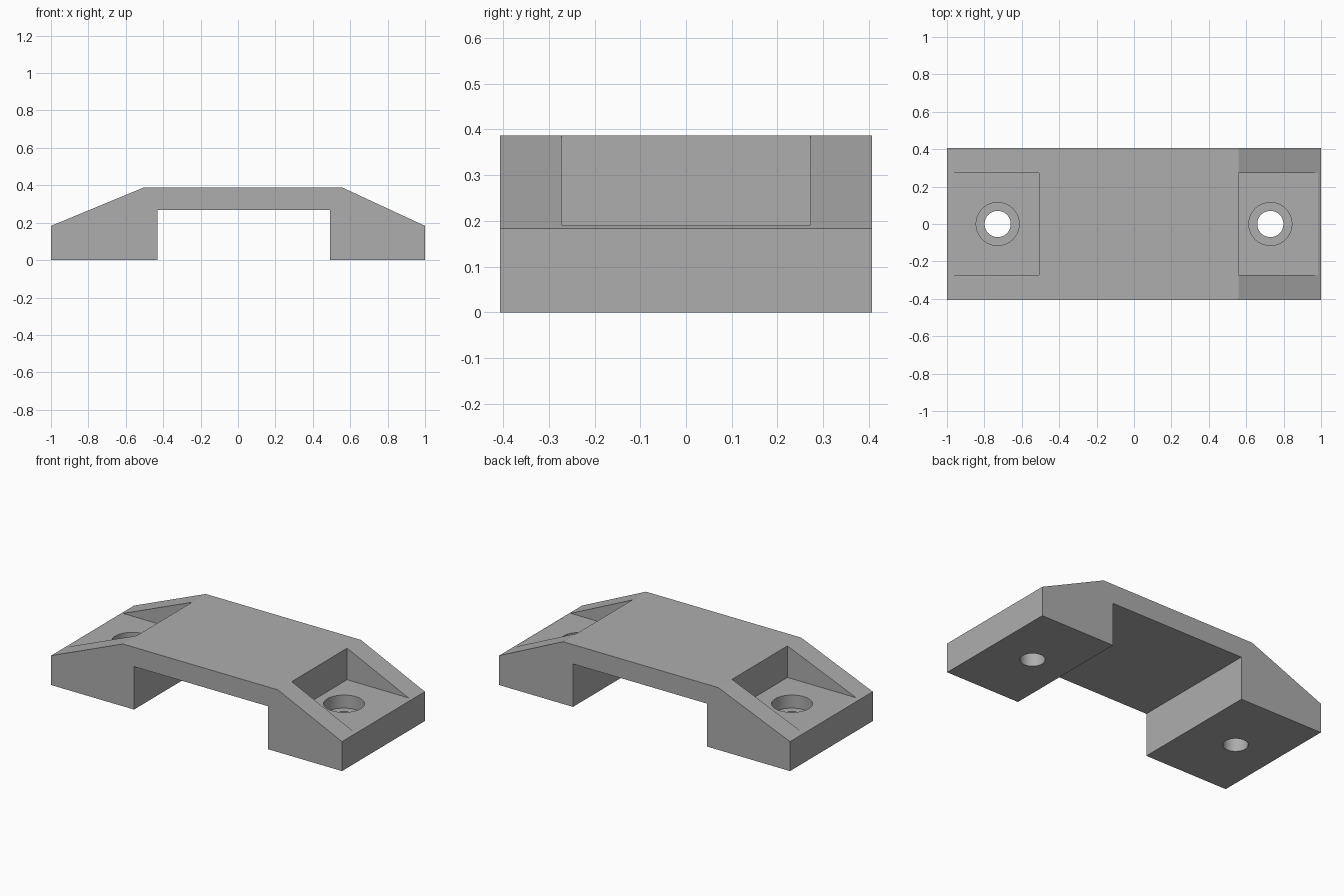
import bpy
import bmesh
import math

if "Cube" in bpy.data.objects:
    bpy.data.objects.remove(bpy.data.objects["Cube"])

HALF_DEPTH = 0.407
POCKET_HALF = 0.272
POCKET_FLOOR = 0.191
BORE_FLOOR = 0.11
RIDGE_LEFT, RIDGE_RIGHT = 0.56, -0.507

grey = bpy.data.materials.new("plain grey")
grey.use_nodes = True
colour = (0.42, 0.42, 0.42, 1)
grey.diffuse_color = colour
grey.node_tree.nodes["Principled BSDF"].inputs["Base Color"].default_value = colour


def finish(name, bm):
    bmesh.ops.recalc_face_normals(bm, faces=bm.faces)
    mesh = bpy.data.meshes.new(name)
    bm.to_mesh(mesh)
    bm.free()
    mesh.materials.append(grey)
    obj = bpy.data.objects.new(name, mesh)
    bpy.context.collection.objects.link(obj)
    return obj


def extrude_profile(name, points, half):
    """Prism from an x-z outline, running from -half to half in y."""
    bm = bmesh.new()
    face = bm.faces.new([bm.verts.new((x, -half, z)) for x, z in points])
    moved = bmesh.ops.extrude_face_region(bm, geom=[face])["geom"]
    verts = [v for v in moved if isinstance(v, bmesh.types.BMVert)]
    bmesh.ops.translate(bm, verts=verts, vec=(0, 2 * half, 0))
    return finish(name, bm)


def cylinder(name, x, radius, low, high):
    bm = bmesh.new()
    bmesh.ops.create_cone(bm, cap_ends=True, segments=64, radius1=radius,
                          radius2=radius, depth=high - low)
    bmesh.ops.translate(bm, verts=bm.verts, vec=(x, 0, (low + high) / 2))
    return finish(name, bm)


def cut(target, cutter):
    cutter.hide_render = True
    mod = target.modifiers.new(cutter.name, "BOOLEAN")
    mod.operation = "DIFFERENCE"
    mod.solver = "EXACT"
    mod.object = cutter
    bpy.context.view_layer.objects.active = target
    bpy.ops.object.modifier_apply(modifier=mod.name)
    bpy.data.objects.remove(cutter)


# Bridge body with two feet and sloping ends
body = extrude_profile("bridge_bracket", [
    (-1, 0), (-0.43, 0), (-0.43, 0.267), (0.492, 0.267), (0.492, 0), (1, 0),
    (1, 0.183), (RIDGE_LEFT, 0.387), (RIDGE_RIGHT, 0.387), (-1, 0.183)],
    HALF_DEPTH)

# Pocket, counterbore and through hole at each end
for side, ridge in (("left", RIDGE_LEFT), ("right", RIDGE_RIGHT)):
    end = math.copysign(1.2, ridge)
    centre = math.copysign(0.729, ridge)
    pocket = [(ridge, POCKET_FLOOR), (end, POCKET_FLOOR), (end, 0.6), (ridge, 0.6)]
    cut(body, extrude_profile(side + "_pocket_cutter", pocket, POCKET_HALF))
    cut(body, cylinder(side + "_counterbore_cutter", centre, 0.115, BORE_FLOOR, 0.5))
    cut(body, cylinder(side + "_hole_cutter", centre, 0.07, -0.1, 0.5))

# Round hole walls, crisp edges elsewhere
bpy.ops.object.select_all(action="DESELECT")
body.select_set(True)
bpy.context.view_layer.objects.active = body
bpy.ops.object.shade_smooth_by_angle(angle=math.radians(20))
